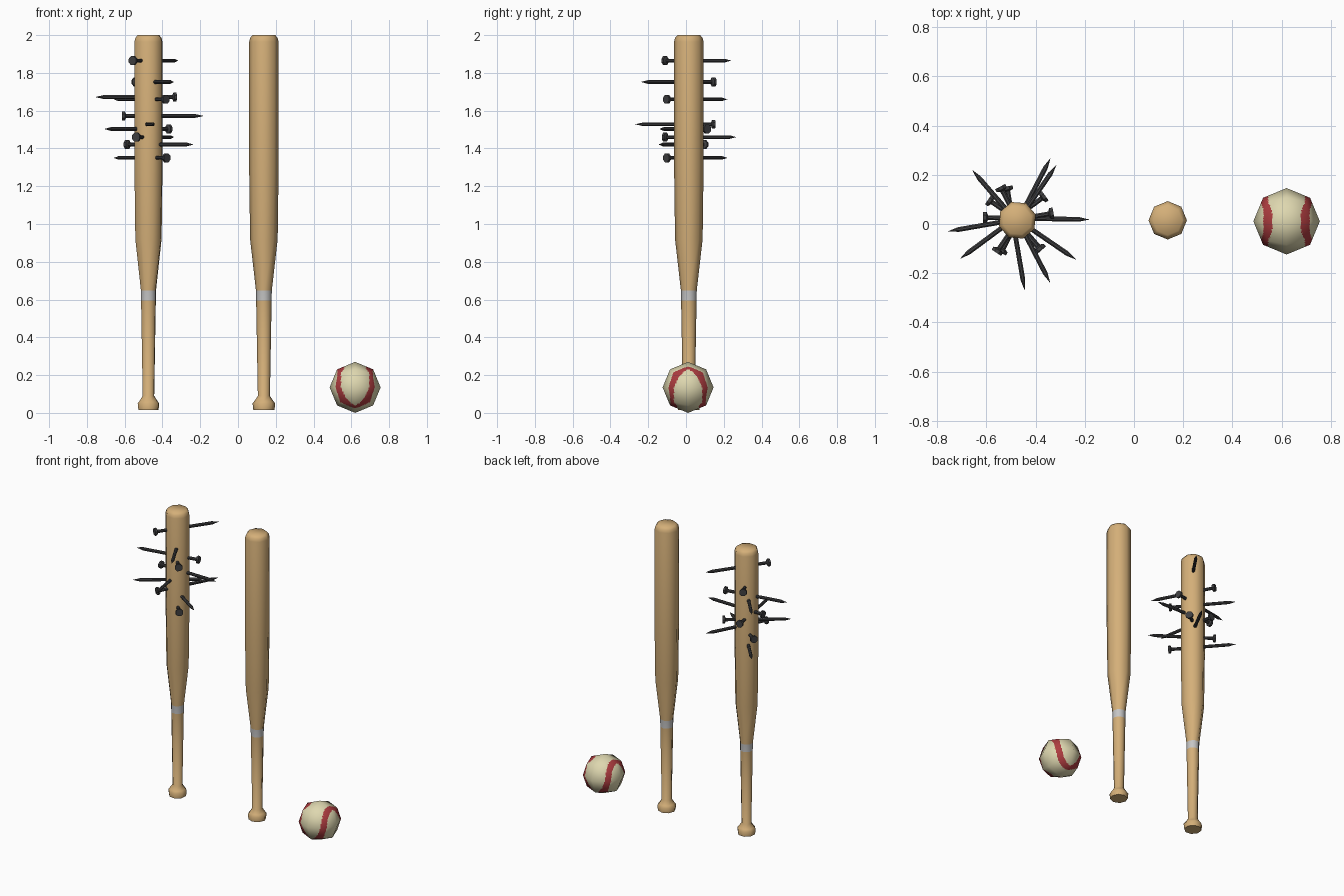
import bpy, bmesh, math
from mathutils import Vector

if "Cube" in bpy.data.objects:
    bpy.data.objects.remove(bpy.data.objects["Cube"])


def material(name, rgb):
    m = bpy.data.materials.new(name)
    m.diffuse_color = (*rgb, 1)
    m.use_nodes = True
    m.node_tree.nodes["Principled BSDF"].inputs["Base Color"].default_value = m.diffuse_color
    return m


WOOD = material("wood", (0.66, 0.43, 0.19))
GREY = material("grey_band", (0.56, 0.56, 0.56))
IRON = material("dark_iron", (0.05, 0.05, 0.053))
CREAM = material("cream_leather", (0.73, 0.68, 0.43))
RED = material("red_seam", (0.42, 0.045, 0.05))


def finish(bm, name, mats, loc, angle=40):
    bmesh.ops.recalc_face_normals(bm, faces=bm.faces)
    me = bpy.data.meshes.new(name)
    bm.to_mesh(me)
    bm.free()
    for m in mats:
        me.materials.append(m)
    for p in me.polygons:
        p.use_smooth = True
    me.set_sharp_from_angle(angle=math.radians(angle))
    ob = bpy.data.objects.new(name, me)
    ob.location = loc
    bpy.context.collection.objects.link(ob)
    return ob


def lathe(profile, sides, turn=0.0):
    """Closed solid of revolution about z from (radius, height) points."""
    bm = bmesh.new()
    rings = []
    for r, z in profile:
        if r == 0:
            rings.append([bm.verts.new((0, 0, z))] * sides)
        else:
            rings.append([bm.verts.new((r * math.cos(turn + k * math.tau / sides),
                                        r * math.sin(turn + k * math.tau / sides), z))
                          for k in range(sides)])
    for a, b in zip(rings, rings[1:]):
        for k in range(sides):
            j = (k + 1) % sides
            vs = list(dict.fromkeys((a[k], a[j], b[j], b[k])))
            bm.faces.new(vs)
    for ring in (rings[0], rings[-1]):
        if ring[0] is not ring[1]:
            bm.faces.new(ring)
    return bm


# Bats: eight-sided turned wood with a grey band above the grip
BAT = [(0.056, 0.016), (0.060, 0.05), (0.050, 0.063), (0.032, 0.09), (0.041, 0.595),
       (0.042, 0.648), (0.073, 0.92), (0.078, 1.3), (0.078, 1.965), (0.073, 1.985), (0.06, 2.0)]


def bat(name, x, turn):
    bm = lathe(BAT, 8, math.radians(turn))
    for f in bm.faces:
        z = f.calc_center_median().z
        f.material_index = 1 if 0.6 < z < 0.645 else 0
    finish(bm, name, [WOOD, GREY], (x, 0.015, 0), 60)


bat("plain_bat", 0.137, 0)
bat("nailed_bat", -0.474, 18)

# Nails driven through the left bat: height, head x/y, tip x/y
NAILS = [(1.865, -.555, -.11, -.315, .24), (1.752, -.54, .145, -.34, -.24),
         (1.672, -.335, .043, -.757, -.03), (1.66, -.385, -.10, -.658, .22),
         (1.572, -.605, .026, -.18, .018), (1.528, -.515, .145, -.444, -.27),
         (1.503, -.367, .11, -.708, -.142), (1.46, -.537, -.11, -.339, .268),
         (1.421, -.586, .095, -.235, -.145), (1.35, -.38, -.10, -.658, .22)]
for i, (z, hx, hy, tx, ty) in enumerate(NAILS):
    head, tip = Vector((hx, hy, z)), Vector((tx, ty, z))
    d = tip - head
    n = d.length
    s = -0.008
    bm = lathe([(0.025, s), (0.025, s + 0.014), (0.0105, s + 0.02),
                (0.0105, n - 0.045), (0, n)], 8, math.pi / 8)
    ob = finish(bm, f"nail_{i + 1}", [IRON], head)
    ob.rotation_euler = d.to_track_quat('Z', 'Y').to_euler()

# Ball: rounded 2x2x2 cube, faces cut finely so the seam can be coloured
R = 0.135
bm = bmesh.new()
bmesh.ops.create_cube(bm, size=2)
bmesh.ops.subdivide_edges(bm, edges=bm.edges[:], cuts=1, use_grid_fill=True)
for v in bm.verts:
    v.co = v.co.normalized() * R
bmesh.ops.subdivide_edges(bm, edges=bm.edges[:], cuts=15, use_grid_fill=True)
C = 0.43
for f in bm.faces:
    # closed two-lobed seam curve x^2 - y^2 = C z, thickened by its gradient
    p = f.calc_center_median().normalized()
    g = Vector((2 * p.x, -2 * p.y, -C))
    g -= p * g.dot(p)
    dist = abs(p.x ** 2 - p.y ** 2 - C * p.z) / max(g.length, 0.5)
    f.material_index = 1 if dist < 0.165 else 0
ball = finish(bm, "ball", [CREAM, RED], (0.62, 0.011, R), 180)
ball.data.normals_split_custom_set_from_vertices(
    [v.co.normalized() for v in ball.data.vertices])
